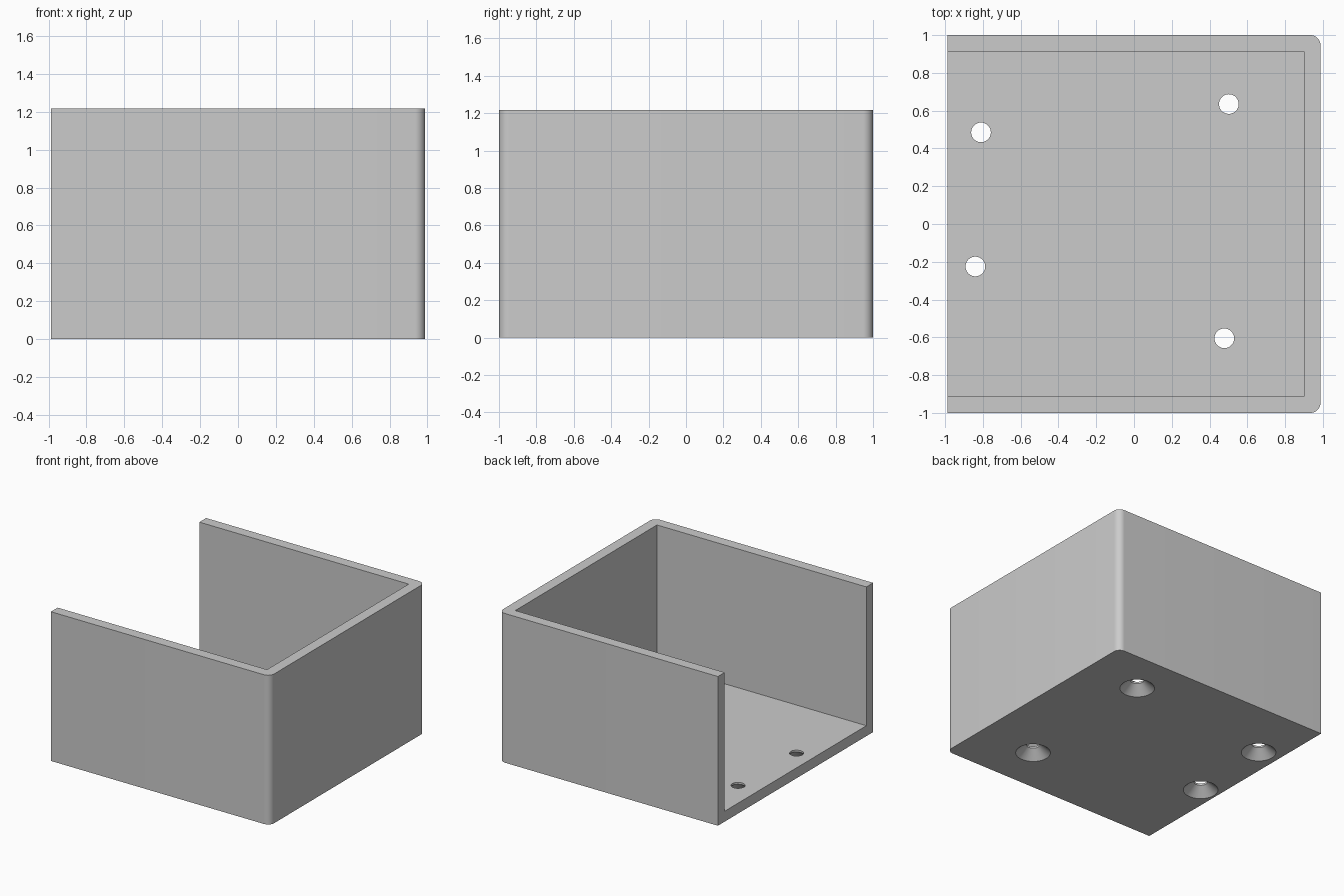
import bpy, bmesh, math
from mathutils import Matrix, Vector

if "Cube" in bpy.data.objects:
    bpy.data.objects.remove(bpy.data.objects["Cube"], do_unlink=True)

HALF_X, HALF_Y, HEIGHT = 0.988, 1.0, 1.217
WALL, CORNER = 0.087, 0.055
HOLE_R, SINK_R, SINK_TOP = 0.052, 0.13, 0.07
HOLES = [(-0.81, 0.485), (-0.84, -0.225), (0.502, 0.635), (0.478, -0.605)]

grey = bpy.data.materials.new("plain grey")
grey.use_nodes = True
grey.diffuse_color = (0.6, 0.6, 0.6, 1)
grey.node_tree.nodes["Principled BSDF"].inputs["Base Color"].default_value = (0.6, 0.6, 0.6, 1)


def finish(bm, name):
    bmesh.ops.recalc_face_normals(bm, faces=bm.faces)
    mesh = bpy.data.meshes.new(name)
    bm.to_mesh(mesh)
    bm.free()
    mesh.materials.append(grey)
    obj = bpy.data.objects.new(name, mesh)
    bpy.context.collection.objects.link(obj)
    return obj


def block(low, high):
    low, high = Vector(low), Vector(high)
    bm = bmesh.new()
    place = Matrix.Translation((low + high) / 2) @ Matrix.Diagonal((*(high - low), 1))
    bmesh.ops.create_cube(bm, size=1, matrix=place)
    return bm


def countersink(x, y):
    # Revolved outline: a cone from the underside, then a straight bore
    slope = (SINK_R - HOLE_R) / SINK_TOP
    drop = 0.02
    outline = [(0, -drop), (SINK_R + slope * drop, -drop), (HOLE_R, SINK_TOP),
               (HOLE_R, 0.2), (0, 0.2)]
    bm = bmesh.new()
    verts = [bm.verts.new((r, 0, z)) for r, z in outline]
    edges = [bm.edges.new(pair) for pair in zip(verts, verts[1:])]
    bmesh.ops.spin(bm, geom=verts + edges, axis=(0, 0, 1), cent=(0, 0, 0),
                   angle=math.tau, steps=48)
    bmesh.ops.remove_doubles(bm, verts=bm.verts, dist=1e-4)
    bmesh.ops.translate(bm, verts=bm.verts, vec=(x, y, 0))
    return finish(bm, "screw_hole_cutter")


# Outer body, with the two closed upright corners rounded
bm = block((-HALF_X, -HALF_Y, 0), (HALF_X, HALF_Y, HEIGHT))
corners = [e for e in bm.edges if all(v.co.x > 0 for v in e.verts)
           and abs(e.verts[0].co.z - e.verts[1].co.z) > 1]
bmesh.ops.bevel(bm, geom=corners, offset=CORNER, segments=10, profile=0.5, affect='EDGES')
box = finish(bm, "open_sided_box")

# Cavity, open at the top and on one side, plus the screw holes in the floor
cavity = finish(block((-HALF_X - 0.5, -HALF_Y + WALL, WALL - 0.002),
                      (HALF_X - WALL, HALF_Y - WALL, HEIGHT + 0.5)), "cavity_cutter")
cutters = [cavity] + [countersink(x, y) for x, y in HOLES]

bpy.ops.object.select_all(action='DESELECT')
box.select_set(True)
bpy.context.view_layer.objects.active = box
for cutter in cutters:
    cutter.hide_render = True
    cut = box.modifiers.new("cut", 'BOOLEAN')
    cut.operation = 'DIFFERENCE'
    cut.solver = 'EXACT'
    cut.object = cutter
    bpy.ops.object.modifier_apply(modifier=cut.name)
    bpy.data.objects.remove(cutter, do_unlink=True)

bpy.ops.object.shade_smooth_by_angle(angle=math.radians(30))
